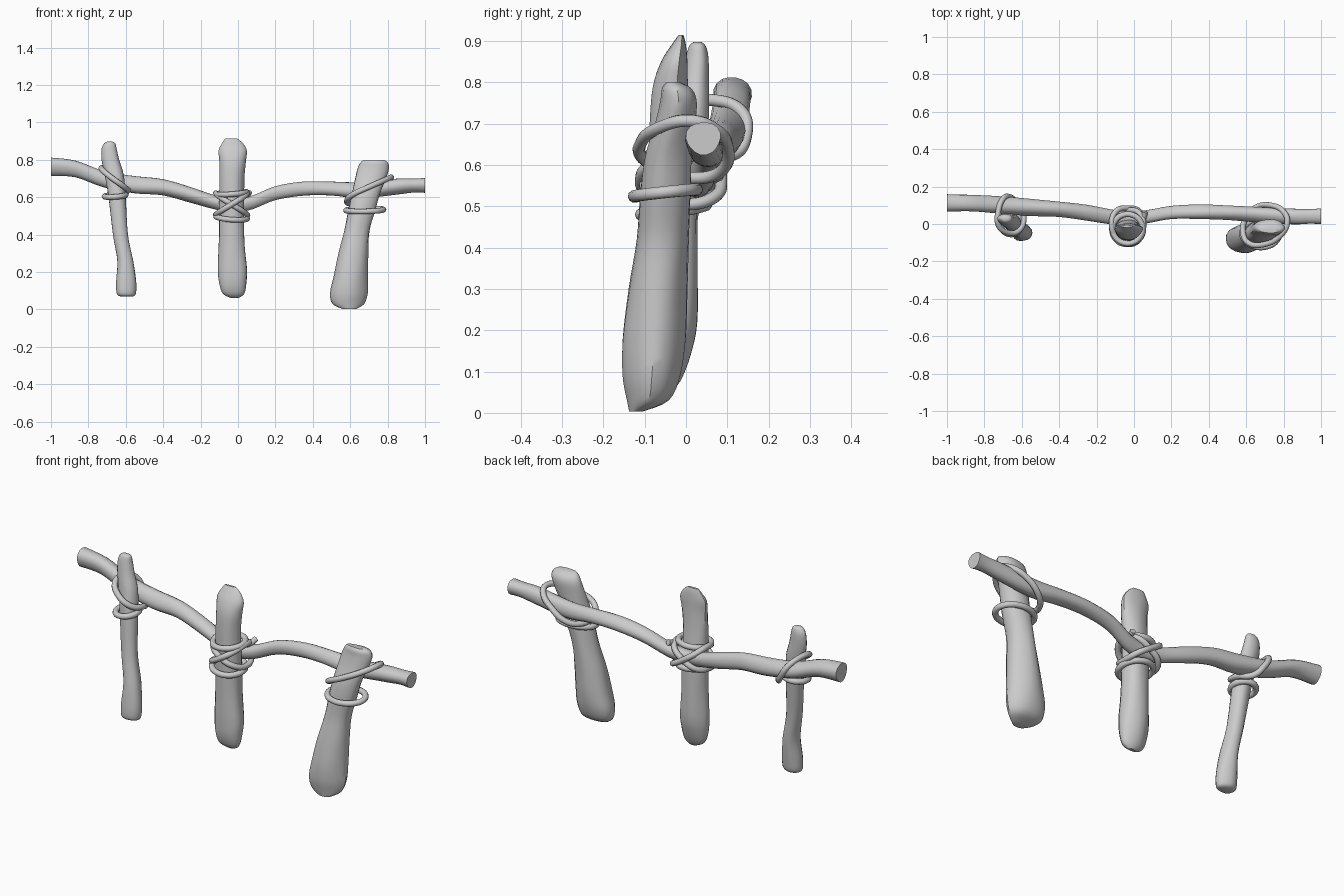
import bpy, bmesh, math, random
from mathutils import Vector

if "Cube" in bpy.data.objects:
    bpy.data.objects.remove(bpy.data.objects["Cube"])

random.seed(4)
SIDES = 18


def catmull(rows, steps):
    """Smoothly interpolate rows of numbers."""
    out = []
    for i in range(len(rows) - 1):
        a, b = rows[max(i - 1, 0)], rows[i]
        c, d = rows[i + 1], rows[min(i + 2, len(rows) - 1)]
        for s in range(steps):
            t = s / steps
            out.append([0.5 * (2 * q + (r - p) * t + (2 * p - 5 * q + 4 * r - w) * t * t
                               + (3 * q - p - 3 * r + w) * t ** 3)
                        for p, q, r, w in zip(a, b, c, d)])
    out.append(list(rows[-1]))
    return out


def loft(name, rings, angle=40):
    """Skin a stack of rings, close the ends, shade smooth."""
    bm = bmesh.new()
    vr = [[bm.verts.new(p) for p in ring] for ring in rings]
    for a, b in zip(vr, vr[1:]):
        for i in range(SIDES):
            j = (i + 1) % SIDES
            bm.faces.new((a[i], a[j], b[j], b[i]))
    bm.faces.new(vr[0][::-1])
    bm.faces.new(vr[-1])
    bmesh.ops.recalc_face_normals(bm, faces=bm.faces)
    me = bpy.data.meshes.new(name)
    bm.to_mesh(me)
    bm.free()
    for p in me.polygons:
        p.use_smooth = True
    me.set_sharp_from_angle(angle=math.radians(angle))
    ob = bpy.data.objects.new(name, me)
    bpy.context.collection.objects.link(ob)
    return ob


def post(name, rows):
    """Rough-hewn post; each row is z, x min, x max, y min, y max."""
    p1, p2 = random.uniform(0, 6), random.uniform(0, 6)
    rings = []
    for z, x0, x1, y0, y1 in catmull(rows, 4):
        ring = []
        for i in range(SIDES):
            a = math.tau * i / SIDES
            k = 1 + 0.03 * math.sin(3 * a + p1 + 5 * z) + 0.02 * math.sin(5 * a + p2 - 9 * z)
            ring.append(((x0 + x1) / 2 + (x1 - x0) / 2 * k * math.cos(a),
                         (y0 + y1) / 2 + (y1 - y0) / 2 * k * math.sin(a), z))
        rings.append(ring)
    return loft(name, rings)


def rope(name, pts, cyclic=True, r=0.015):
    """Round cord through the given points."""
    cu = bpy.data.curves.new(name, 'CURVE')
    cu.dimensions = '3D'
    cu.bevel_depth = r
    cu.bevel_resolution = 3
    cu.resolution_u = 8
    cu.use_fill_caps = True
    sp = cu.splines.new('BEZIER')
    sp.bezier_points.add(len(pts) - 1)
    for bp, p in zip(sp.bezier_points, pts):
        bp.co = p
        bp.handle_left_type = bp.handle_right_type = 'AUTO'
    sp.use_cyclic_u = cyclic
    sp.use_smooth = True
    ob = bpy.data.objects.new(name, cu)
    bpy.context.collection.objects.link(ob)


def ring_rope(name, c, rx, ry, tilt=0.0, sag=0.0):
    """Oval cord around a post, tilted along x, sagging at the front."""
    pts = []
    for i in range(10):
        a = math.tau * i / 10
        pts.append((c[0] + rx * math.cos(a), c[1] + ry * math.sin(a),
                    c[2] + tilt * math.cos(a) + sag * math.sin(a)))
    rope(name, pts)


# Crooked horizontal rail: x, y, z, radius
rail = [(-1, .112, .765, .048), (-.87, .11, .752, .044), (-.72, .1, .697, .045),
        (-.55, .088, .665, .046), (-.4, .08, .652, .042), (-.25, .062, .612, .042),
        (-.1, .036, .568, .038), (0, .03, .56, .037), (.08, .04, .575, .036),
        (.2, .06, .622, .036), (.35, .064, .645, .038), (.5, .06, .645, .038),
        (.65, .052, .636, .042), (.85, .042, .658, .042), (.94, .042, .664, .038),
        (1, .042, .665, .041)]
rings = []
for x, y, z, r in catmull(rail, 4):
    ring = []
    for i in range(SIDES):
        a = math.tau * i / SIDES
        k = r * (1 + .05 * math.sin(3 * a + 6 * x) + .03 * math.sin(2 * a - 11 * x))
        ring.append((x, y + k * math.cos(a), z + k * math.sin(a)))
    rings.append(ring)
loft("rail", rings)

# Three posts
post("left_post", [
    (.07, -.63, -.56, -.075, -.03), (.085, -.65, -.547, -.09, -.01), (.15, -.652, -.545, -.09, 0),
    (.26, -.645, -.56, -.078, .012), (.4, -.668, -.588, -.06, .02), (.6, -.692, -.6, -.042, .045),
    (.72, -.712, -.61, -.025, .055), (.8, -.728, -.634, -.01, .056), (.86, -.728, -.648, 0, .055),
    (.888, -.715, -.655, .008, .048), (.897, -.7, -.67, .018, .038)])
post("middle_post", [
    (.062, -.04, .005, -.045, -.025), (.085, -.082, .033, -.068, -.01), (.14, -.1, .045, -.085, .01),
    (.22, -.106, .05, -.09, .026), (.36, -.1, .037, -.09, .028), (.55, -.1, .034, -.09, .026),
    (.7, -.1, .034, -.087, .012), (.79, -.1, .042, -.08, .006), (.85, -.104, .047, -.06, .004),
    (.89, -.085, .025, -.035, 0), (.914, -.068, -.005, -.018, -.006)])
post("right_post", [
    (.003, .56, .63, -.137, -.105), (.03, .502, .672, -.142, -.04), (.09, .488, .69, -.153, -.012),
    (.18, .508, .692, -.154, 0), (.3, .535, .695, -.14, .002), (.42, .568, .703, -.12, .005),
    (.53, .59, .735, -.112, .01), (.62, .61, .76, -.1, .014), (.7, .627, .792, -.075, .022),
    (.755, .64, .808, -.062, .025), (.785, .655, .802, -.058, .012), (.8, .672, .78, -.048, -.015)])

# Left lashing
ring_rope("left_lower_rope", (-.657, .004, .608), .057, .06, .004, .006)
rope("left_upper_rope", [
    (-.725, -.005, .745), (-.68, -.045, .707), (-.615, -.035, .66), (-.59, .04, .635),
    (-.63, .115, .625), (-.665, .145, .67), (-.7, .135, .728), (-.727, .06, .757)])

# Middle lashing: rings above and below, crossing loops around the rail
ring_rope("middle_lower_rope", (-.034, -.03, .492), .083, .078, -.006, .012)
ring_rope("middle_upper_rope", (-.034, -.026, .622), .08, .078, .006, .006)
for side, s in (("left", 1), ("right", -1)):
    off = .005 * s
    rope("middle_cross_rope_" + side, [
        (-.034 + s * dx, y + off, z) for dx, y, z in (
            (0, -.104, .562), (-.06, -.08, .6), (-.085, -.01, .622), (-.065, .06, .605),
            (0, .08, .56), (.065, .06, .52), (.085, -.01, .505), (.06, -.08, .525))])
rope("middle_rope_end", [(.03, .0, .61), (.05, .03, .612), (.06, .065, .625)], False)

# Right lashing
ring_rope("right_lower_rope", (.678, -.05, .532), .1, .075, .002, .008)
rope("right_upper_rope", [
    (.582, -.04, .582), (.61, -.1, .612), (.7, -.108, .655), (.785, -.06, .692),
    (.82, .01, .707), (.8, .065, .69), (.73, .1, .645), (.645, .085, .585), (.595, .025, .568)])
